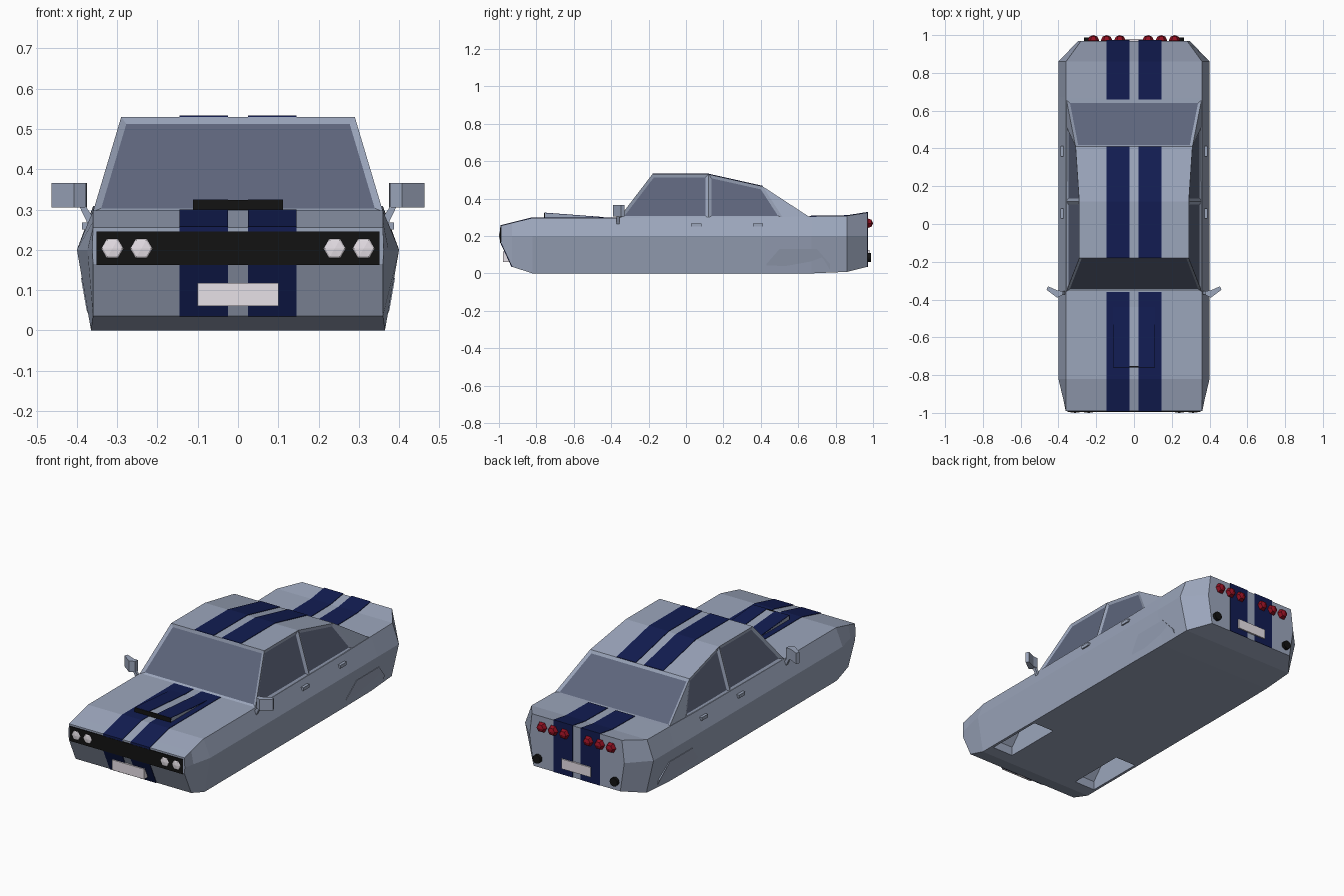
import bpy, bmesh, math
from mathutils import Vector, Matrix

if "Cube" in bpy.data.objects:
    bpy.data.objects.remove(bpy.data.objects["Cube"])


def material(name, r, g, b):
    m = bpy.data.materials.new(name)
    m.diffuse_color = (r, g, b, 1)
    m.use_nodes = True
    m.node_tree.nodes["Principled BSDF"].inputs["Base Color"].default_value = m.diffuse_color
    return m


PAINT = material("paint", .33, .38, .50)
NAVY = material("navy", .006, .012, .085)
BLACK = material("black", .006, .006, .006)
GLASS = material("glass", .11, .13, .20)
WHITE = material("white", .80, .75, .80)
RED = material("red", .28, .005, .015)


def finish(name, bm, mat):
    me = bpy.data.meshes.new(name)
    bmesh.ops.recalc_face_normals(bm, faces=bm.faces)
    bm.to_mesh(me)
    bm.free()
    ob = bpy.data.objects.new(name, me)
    bpy.context.collection.objects.link(ob)
    me.materials.append(mat)
    return ob


def build(verts, faces):
    bm = bmesh.new()
    vs = [bm.verts.new(v) for v in verts]
    fs = [bm.faces.new([vs[i] for i in f]) for f in faces]
    bmesh.ops.recalc_face_normals(bm, faces=bm.faces)
    return bm, fs


def bridge(name, rings, mat):
    """Closed solid lofted through rings of equal length."""
    n = len(rings[0])
    faces = [[k * n + i, k * n + (i + 1) % n, (k + 1) * n + (i + 1) % n, (k + 1) * n + i]
             for k in range(len(rings) - 1) for i in range(n)]
    faces += [list(range(n)), [(len(rings) - 1) * n + i for i in range(n)]]
    bm, _ = build([v for r in rings for v in r], faces)
    return finish(name, bm, mat)


def box(name, x, y, z, mat):
    rings = [[(x[0], yy, z[0]), (x[1], yy, z[0]), (x[1], yy, z[1]), (x[0], yy, z[1])] for yy in y]
    return bridge(name, rings, mat)


def lamp(name, x, y, z, r, depth, mat):
    bm = bmesh.new()
    bmesh.ops.create_uvsphere(bm, u_segments=6, v_segments=4, radius=1)
    bm.transform(Matrix.Translation((x, y, z)) @ Matrix.Diagonal((r, depth, r, 1))
                 @ Matrix.Rotation(math.pi / 2, 4, 'X') @ Matrix.Rotation(math.pi / 6, 4, 'Z'))
    return finish(name, bm, mat)


def ribbon(name, x0, x1, path):
    """Thin painted stripe following a (y, z) path."""
    n = len(path)
    bm, _ = build([(x, y, z) for x in (x0, x1) for y, z in path],
                  [[i, i + 1, n + i + 1, n + i] for i in range(n - 1)])
    ob = finish(name, bm, NAVY)
    mod = ob.modifiers.new("thickness", 'SOLIDIFY')
    mod.thickness, mod.offset, mod.use_even_offset = .006, 0, True


# Lower body: y, bottom / middle / top height, bottom / middle / top half width
sections = [(-.99, .165, .20, .255, .36, .362, .36),
            (-.93, .035, .20, .27, .36, .374, .36),
            (-.82, 0, .20, .297, .365, .40, .36),
            (-.35, 0, .20, .297, .365, .40, .36),
            (.42, 0, .20, .30, .365, .40, .36),
            (.67, 0, .20, .305, .362, .40, .36),
            (.86, .008, .20, .308, .355, .40, .36),
            (.97, .035, .20, .325, .27, .295, .28)]
body = bridge("lower_body", [[(-a, y, b), (a, y, b), (c, y, m), (d, y, t), (-d, y, t), (-c, y, m)]
                             for y, b, m, t, a, c, d in sections], PAINT)

# Front wheel wells cut into the underside
arch = [(-.17, -.05), (-.17, .05), (-.10, .13), (.10, .13), (.17, .05), (.17, -.05)]
for s in (-1, 1):
    cut = bridge("well_cutter", [[(s * x, y - .58, z) for y, z in arch] for x in (.22, .35)], PAINT)
    mod = body.modifiers.new("well", 'BOOLEAN')
    mod.operation, mod.object, mod.solver = 'DIFFERENCE', cut, 'EXACT'
    bpy.context.view_layer.objects.active = body
    bpy.ops.object.modifier_apply(modifier=mod.name)
    bpy.data.objects.remove(cut)

# Cabin shell with every window inset, glass split off as its own parts
prof = [(-.36, .295), (-.18, .53), (.12, .53), (.41, .465), (.67, .295), (.52, .295), (.12, .295)]
verts = [(s * (.36 - .07 * (z - .295) / .235), y, z) for s in (-1, 1) for y, z in prof]
side_faces = [[0, 1, 2, 6], [6, 2, 3, 5], [5, 3, 4]]
faces = [[i, i + 1, i + 8, i + 7] for i in range(4)]
faces += [[4, 5, 12, 11], [5, 6, 13, 12], [6, 0, 7, 13]]
faces += side_faces + [[i + 7 for i in f] for f in side_faces]
bm, fs = build(verts, faces)
windows = {"windshield": fs[0], "rear_window": fs[3],
           "front_side_window_left": fs[7], "rear_side_window_left": fs[8],
           "front_side_window_right": fs[10], "rear_side_window_right": fs[11]}
bmesh.ops.inset_individual(bm, faces=list(windows.values()), thickness=.016, depth=-.008,
                           use_even_offset=True)
for name, f in windows.items():
    g, _ = build([v.co.copy() for v in f.verts], [list(range(len(f.verts)))])
    normal = f.normal.copy()
    if g.faces[:][0].normal.dot(normal) < 0:
        bmesh.ops.reverse_faces(g, faces=g.faces)
    me = bpy.data.meshes.new(name)
    g.to_mesh(me)
    g.free()
    me.materials.append(GLASS)
    bpy.context.collection.objects.link(bpy.data.objects.new(name, me))
bmesh.ops.delete(bm, geom=list(windows.values()), context='FACES_ONLY')
finish("cabin", bm, PAINT)

# Hood scoop with a black mouth
bridge("hood_scoop", [[(x, -.755, .285), (x, -.755, .322), (x, -.44, .298), (x, -.44, .285)]
                      for x in (-.112, .112)], PAINT)
box("scoop_mouth", (-.112, .112), (-.759, -.752), (.299, .324), BLACK)

# Twin stripes
paths = {"nose": [(-.93, .035), (-.99, .165)],
         "hood": [(-.99, .24), (-.99, .255), (-.82, .297), (-.36, .297)],
         "roof": [(-.18, .53), (.12, .53), (.41, .465)],
         "trunk": [(.66, .305), (.86, .308), (.97, .325), (.97, .035)]}
for s in (-1, 1):
    for name, path in paths.items():
        ribbon(name + "_stripe", s * .025, s * .145, path)
    ribbon("scoop_stripe", s * .025, s * .112, [(-.757, .322), (-.44, .298)])

# Grille and number plates
box("grille", (-.352, .352), (-.994, -.97), (.162, .245), BLACK)
box("front_plate", (-.10, .10), (-.978, -.94), (.06, .117), WHITE)
box("rear_plate", (-.09, .09), (.965, .98), (.07, .125), WHITE)

for s in (-1, 1):
    # Lamps and exhaust tips
    for x in (.24, .312):
        lamp("headlight", s * x, -.99, .203, .033, .010, WHITE)
    for x in (.075, .145, .215):
        lamp("tail_light", s * x, .972, .268, .030, .028, RED)
    ring = [(s * .24 + .024 * math.cos(a * math.pi / 6), .085 + .024 * math.sin(a * math.pi / 6))
            for a in range(12)]
    bridge("exhaust_tip", [[(x, y, z) for x, z in ring] for y in (.95, .988)], BLACK)

    # Door handles
    for y in (.055, .385):
        box("door_handle", (s * .36, s * .388), (y - .027, y + .027), (.25, .268), PAINT)

    # Wing mirror: angled housing on a small stalk
    plan = [(.375, -.355), (.378, -.375), (.407, -.39), (.463, -.348), (.455, -.33), (.405, -.352)]
    bridge("wing_mirror", [[(s * x, y, z) for x, y in plan] for z in (.305, .366)], PAINT)
    stalk = [(.35, .265), (.372, .262), (.394, .308), (.378, .308)]
    bridge("mirror_stalk", [[(s * x, y, z) for x, z in stalk] for y in (-.372, -.356)], PAINT)

    # Rear wheel arch panel lying on the sloping side
    bridge("rear_arch_panel", [[(s * (.3655 + .173 * z + d), y + .60, max(z, .012)) for y, z in arch]
                               for d in (-.01, .002)], PAINT)
